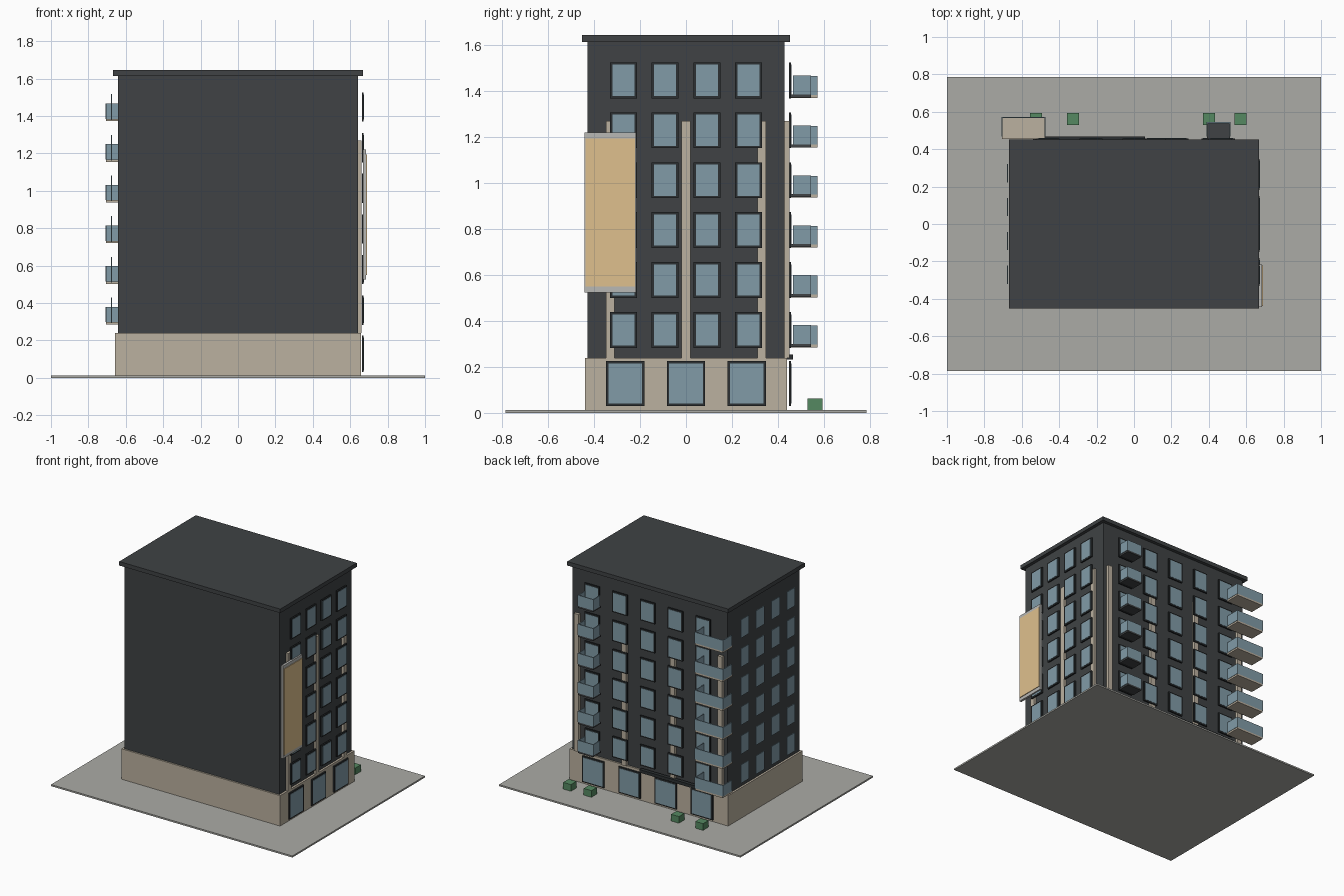
import bpy

if "Cube" in bpy.data.objects:
    bpy.data.objects.remove(bpy.data.objects["Cube"])


def mat(name, r, g, b):
    m = bpy.data.materials.new(name)
    m.diffuse_color = (r, g, b, 1)
    m.use_nodes = True
    m.node_tree.nodes["Principled BSDF"].inputs["Base Color"].default_value = m.diffuse_color
    return m


DARK = mat("charcoal", 0.05, 0.055, 0.058)
FRAME = mat("black_frame", 0.025, 0.03, 0.032)
TAN = mat("stone", 0.5, 0.44, 0.35)
GLASS = mat("glass", 0.22, 0.33, 0.39)
PAVE = mat("paving", 0.41, 0.41, 0.38)
GREEN = mat("leaf", 0.09, 0.25, 0.12)
GOLD = mat("warm_panel", 0.74, 0.53, 0.27)
STEEL = mat("pale_metal", 0.48, 0.48, 0.46)


def box(name, x, y, z, m):
    """Box from (min, max) ranges on each axis."""
    v = [(a, b, c) for c in z for a, b in
         ((x[0], y[0]), (x[1], y[0]), (x[1], y[1]), (x[0], y[1]))]
    f = [(3, 2, 1, 0), (4, 5, 6, 7), (0, 1, 5, 4),
         (1, 2, 6, 5), (2, 3, 7, 6), (3, 0, 4, 7)]
    me = bpy.data.meshes.new(name)
    me.from_pydata(v, [], f)
    me.materials.append(m)
    ob = bpy.data.objects.new(name, me)
    bpy.context.collection.objects.link(ob)
    return ob


def span(c, size):
    return (c - size / 2, c + size / 2)


def window(side, c, zc, w, h):
    """Framed pane on the right (x) or back (y) wall."""
    off = 0.662 if side == "right" else 0.448
    for name, d0, d1, inset, m in (("window_frame", 0, 0.01, 0, FRAME),
                                   ("window_glass", 0.003, 0.012, 0.02, GLASS)):
        depth = (off + d0, off + d1)
        s = span(c, w - inset)
        z = span(zc, h - inset)
        if side == "right":
            box(name, depth, s, z, m)
        else:
            box(name, s, depth, z, m)


# Main masses
box("pavement", (-1, 1), (-0.785, 0.785), (0, 0.012), PAVE)
box("ground_floor", (-0.657, 0.657), (-0.44, 0.44), (0.012, 0.24), TAN)
box("tower", (-0.642, 0.642), (-0.428, 0.428), (0.24, 1.615), DARK)
box("roof_slab", (-0.667, 0.667), (-0.453, 0.453), (1.615, 1.645), DARK)

# Pilasters on the right and back walls
for y in (-0.33, 0, 0.33):
    box("pilaster_right", (0.642, 0.66), span(y, 0.038), (0.24, 1.27), TAN)
for x in (-0.595, -0.2, 0.2, 0.595):
    box("pilaster_back", span(x, 0.038), (0.428, 0.45), (0.24, 1.27), TAN)

# Shop windows
for y in (-0.265, 0, 0.265):
    window("right", y, 0.128, 0.167, 0.196)
for x in (-0.45, -0.15, 0.15, 0.45):
    window("back", x, 0.128, 0.18, 0.196)
box("entrance_canopy", (-0.53, 0.06), (0.44, 0.467), (0.232, 0.255), FRAME)


def balcony(x0, x1, y1, z, slab_mat):
    """Slab with a glass rail on three sides."""
    t = 0.007
    box("balcony_slab", (x0, x1), (0.455, y1), (z, z + 0.013), slab_mat)
    top = (z + 0.013, z + 0.095)
    box("balcony_rail_front", (x0, x1), (y1 - t, y1), top, GLASS)
    box("balcony_rail_left", (x0 - 0.003, x0 + 0.003), (0.467, y1), top, GLASS)
    box("balcony_rail_right", (x1 - 0.003, x1 + 0.003), (0.467, y1), top, GLASS)


# Upper floors: windows and balconies
for i in range(6):
    zc = 0.361 + i * 0.2174
    for y in (-0.272, -0.091, 0.091, 0.272):
        window("right", y, zc, 0.117, 0.156)
        box("window_pane_left", (-0.68, -0.675), span(y, 0.098),
            span(zc, 0.138), GLASS)
    for x in (-0.46, -0.23, 0, 0.23, 0.46):
        window("back", x, zc, 0.122, 0.156)
    balcony(-0.705, -0.475, 0.573, zc - 0.076, TAN)
    balcony(0.39, 0.513, 0.545, zc - 0.074, DARK)

# Display panel on the right wall
box("panel_case", (0.668, 0.685), (-0.443, -0.217), (0.525, 1.22), STEEL)
box("panel_face", (0.683, 0.69), (-0.438, -0.222), (0.55, 1.195), GOLD)

# Planters behind the building
for x in (-0.525, -0.325, 0.4, 0.57):
    box("planter", span(x, 0.064), (0.53, 0.594), (0.012, 0.062), GREEN)
